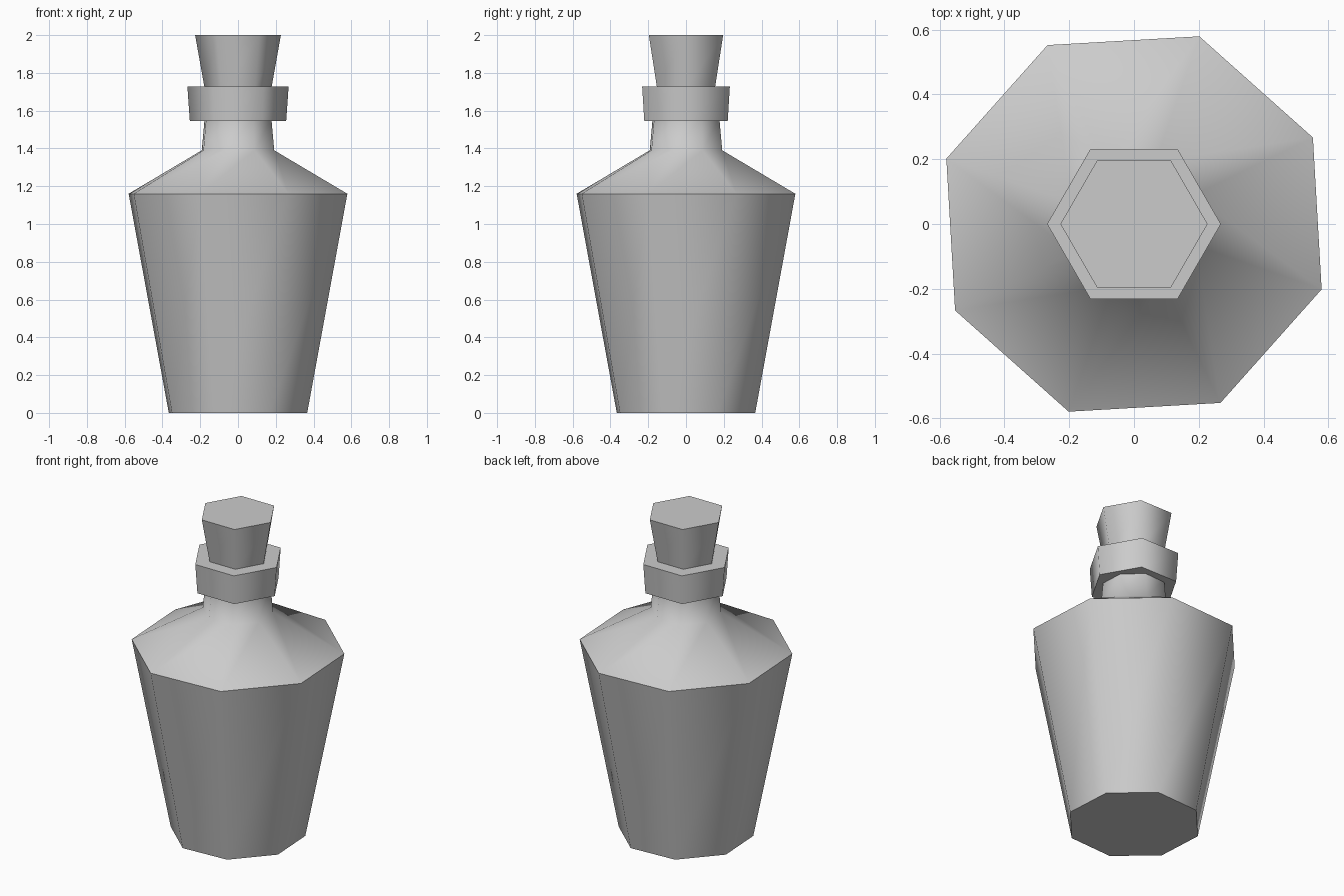
import bpy
import bmesh
from math import cos, sin, radians, tau

cube = bpy.data.objects.get("Cube")
if cube:
    bpy.data.objects.remove(cube, do_unlink=True)

GREY = (0.6, 0.6, 0.6, 1.0)
grey = bpy.data.materials.new("plain grey")
grey.use_nodes = True
grey.diffuse_color = GREY
grey.node_tree.nodes["Principled BSDF"].inputs["Base Color"].default_value = GREY


def lathe(name, profile, sides, turn=0.0):
    """Closed low-poly solid from (radius, height) rings, bottom to top."""
    bm = bmesh.new()
    rings = []
    for r, z in profile:
        angles = [radians(turn) + tau * i / sides for i in range(sides)]
        rings.append([bm.verts.new((r * cos(a), r * sin(a), z)) for a in angles])
    for low, high in zip(rings, rings[1:]):
        for i in range(sides):
            j = (i + 1) % sides
            bm.faces.new((low[i], low[j], high[j], high[i]))
    bm.faces.new(rings[0][::-1])
    bm.faces.new(rings[-1])
    mesh = bpy.data.meshes.new(name)
    bm.to_mesh(mesh)
    bm.free()
    mesh.materials.append(grey)
    obj = bpy.data.objects.new(name, mesh)
    bpy.context.collection.objects.link(obj)
    # Round shading around the sides, crisp rims
    bpy.ops.object.select_all(action="DESELECT")
    obj.select_set(True)
    bpy.context.view_layer.objects.active = obj
    bpy.ops.object.shade_smooth_by_angle(angle=radians(65))
    return obj


# Body, sloping shoulder and neck in one piece
lathe("bottle_body", [(0.388, 0), (0.613, 1.16), (0.203, 1.39), (0.187, 1.56)], 8, 25.8)

# Thick lip around the mouth
lathe("bottle_lip", [(0.255, 1.545), (0.268, 1.728)], 6)

# Tapered stopper
lathe("stopper", [(0.177, 1.72), (0.227, 2.0)], 6)
